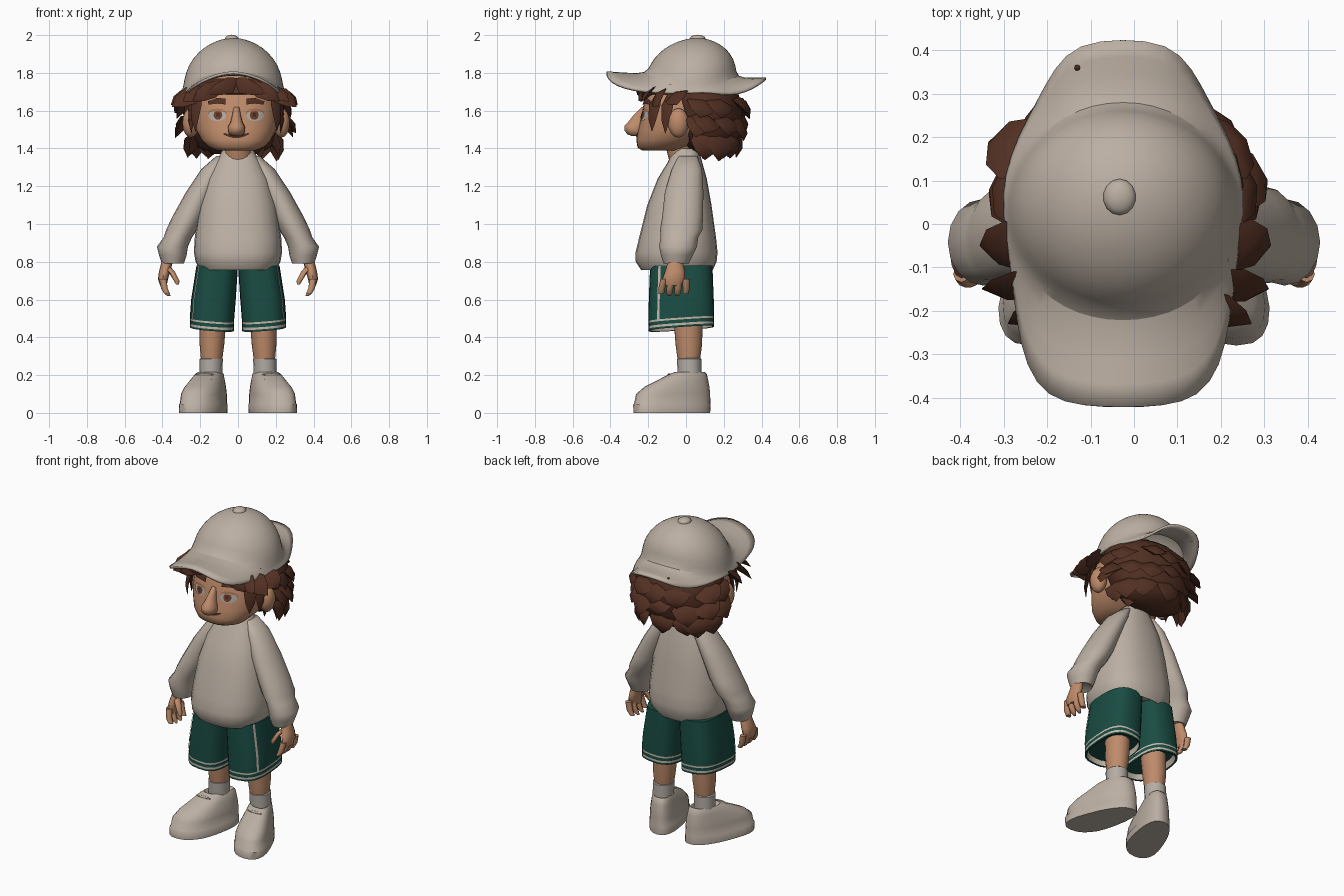
import bpy, bmesh, math, random
from mathutils import Vector
from mathutils.bvhtree import BVHTree

random.seed(4)
if "Cube" in bpy.data.objects:
    bpy.data.objects.remove(bpy.data.objects["Cube"])


def material(name, r, g, b):
    m = bpy.data.materials.new(name)
    m.use_nodes = True
    m.diffuse_color = (r, g, b, 1)
    m.node_tree.nodes["Principled BSDF"].inputs["Base Color"].default_value = (r, g, b, 1)
    return m


CLOTH = material("warm grey cloth", .50, .43, .365)
SKIN = material("skin", .52, .26, .145)
HAIR = material("brown hair", .085, .029, .016)
GREEN = material("dark green", .010, .072, .056)
TRIM = material("pale trim", .54, .48, .40)
SOCK = material("sock grey", .46, .42, .38)
EYE = material("eye white", .42, .40, .37)
IRIS = material("brown iris", .16, .05, .02)
LINE = material("dark line", .07, .025, .015)
LID = material("shaded skin", .38, .17, .09)


def finish(name, bm, mats, angle=50, subdiv=0):
    bmesh.ops.recalc_face_normals(bm, faces=bm.faces)
    me = bpy.data.meshes.new(name)
    bm.to_mesh(me)
    bm.free()
    ob = bpy.data.objects.new(name, me)
    bpy.context.collection.objects.link(ob)
    for m in mats if isinstance(mats, tuple) else (mats,):
        me.materials.append(m)
    if subdiv:
        ob.modifiers.new("smooth", 'SUBSURF').levels = subdiv
        ob.modifiers["smooth"].render_levels = subdiv
    for o in bpy.context.selected_objects:
        o.select_set(False)
    ob.select_set(True)
    bpy.context.view_layer.objects.active = ob
    bpy.ops.object.shade_smooth_by_angle(angle=math.radians(angle))
    return ob


def oval(row, n, p=2):
    """Superellipse ring from (x, y, z, rx, ry)."""
    x, y, z, rx, ry = row
    f = lambda v: math.copysign(abs(v) ** (2 / p), v)
    return [Vector((x + rx * f(math.cos(a)), y + ry * f(math.sin(a)), z))
            for a in (math.tau * i / n for i in range(n))]


def skin_rings(bm, rings, caps=True):
    vs = [[bm.verts.new(c) for c in r] for r in rings]
    for a, b in zip(vs, vs[1:]):
        for i in range(len(a)):
            j = (i + 1) % len(a)
            bm.faces.new((a[i], a[j], b[j], b[i]))
    if caps:
        bm.faces.new(vs[0])
        bm.faces.new(vs[-1])


def loft(name, rows, mats, n=16, p=2, side=1, warp=None, paint=None):
    bm = bmesh.new()
    skin_rings(bm, [oval(r, n, p) for r in rows])
    if paint:
        for f in bm.faces:
            f.material_index = paint(f.calc_center_median())
    for v in bm.verts:
        if warp:
            v.co = warp(v.co)
        v.co.x *= side
    return finish(name, bm, mats)


def ball(name, loc, size, mat, n=14):
    bm = bmesh.new()
    bmesh.ops.create_uvsphere(bm, u_segments=n, v_segments=n // 2 + 1, radius=1)
    for v in bm.verts:
        v.co = Vector(a * b for a, b in zip(v.co, size)) + Vector(loc)
    return finish(name, bm, mat)


# Head, nose and neck
head = loft("head", [(-.01, -.135, 1.388, .1, .095), (-.01, -.13, 1.405, .145, .127),
                     (-.01, -.095, 1.445, .185, .168), (-.01, -.055, 1.5, .212, .198),
                     (-.01, -.04, 1.56, .222, .2), (-.01, -.035, 1.62, .22, .193),
                     (-.01, -.03, 1.68, .21, .18),
                     (-.01, -.02, 1.76, .18, .16), (-.01, 0, 1.84, .1, .09)], SKIN, n=32, p=2.3)
loft("nose", [(-.008, -.265, 1.465, .02, .02), (-.008, -.27, 1.475, .038, .042), (-.008, -.273, 1.495, .046, .054),
              (-.008, -.272, 1.518, .044, .056), (-.008, -.26, 1.54, .032, .048), (-.008, -.24, 1.58, .022, .035),
              (-.008, -.215, 1.62, .016, .02)], SKIN, n=14)
loft("neck", [(0, 0, 1.3, .09, .08), (0, -.03, 1.36, .07, .065), (0, -.05, 1.46, .075, .07)], SKIN)

# Painted face details laid on the head surface
tree = BVHTree.FromPolygons([v.co for v in head.data.vertices], [p.vertices for p in head.data.polygons])


def face_patch(name, outline, mat, lift):
    c = sum((Vector(q) for q in outline), Vector((0, 0))) / len(outline)
    bm = bmesh.new()
    rings = []
    for k in (.02, .35, .7, 1):
        ring = []
        for q in outline:
            s = c.lerp(Vector(q), k)
            hit = tree.ray_cast(Vector((s.x, -1, s.y)), Vector((0, 1, 0)))[0]
            ring.append(hit - Vector((0, lift, 0)))
        rings.append(ring)
    skin_rings(bm, rings, caps=False)
    finish(name, bm, mat)


def disc(x, z, rx, rz, top=1):
    return [(x + rx * math.cos(a), z + min(rz * math.sin(a), rz * top))
            for a in (math.tau * i / 20 for i in range(20))]


for s, tag in ((1, "left"), (-1, "right")):
    x = -.01 + s * .1
    face_patch(tag + "_eyelid", disc(x, 1.585, .05, .026), LID, .003)
    face_patch(tag + "_eye", disc(x, 1.575, .047, .03, .7), EYE, .005)
    face_patch(tag + "_iris", disc(x - s * .004, 1.577, .023, .025, .7), IRIS, .007)
    face_patch(tag + "_pupil", disc(x - s * .004, 1.578, .01, .012), LINE, .009)
    face_patch(tag + "_brow", [(x - s * .045, 1.633), (x, 1.637), (x + s * .045, 1.632),
                               (x + s * .05, 1.65), (x, 1.668), (x - s * .045, 1.663)], HAIR, .009)
    ball(tag + "_ear", (-.01 + s * .24, -.04, 1.535), (.045, .055, .078), SKIN)
mouth = [(-.01 + .017 * i, 1.455 + .02 * (i / 4) ** 2) for i in range(-4, 5)]
face_patch("mouth", mouth + [(a, b + .008) for a, b in reversed(mouth)], LINE, .004)

# Hair mass behind the face and hairline under the cap
loft("hair_mass", [(-.02, .125, 1.37, .13, .07), (-.02, .125, 1.41, .2, .125), (-.02, .115, 1.48, .245, .175),
                   (-.02, .1, 1.56, .268, .2), (-.02, .095, 1.63, .275, .205), (-.02, .08, 1.69, .268, .2),
                   (-.02, .05, 1.75, .22, .17)], HAIR, n=18)
loft("hairline", [(-.015, -.03, 1.685, .21, .18), (-.015, -.035, 1.69, .24, .205), (-.015, -.02, 1.74, .24, .205),
                  (-.015, 0, 1.77, .2, .18)], HAIR, n=24, p=2.3)

# Pointed hair locks
locks = bmesh.new()


def lock(base, tip, w, bulge=.03):
    base, tip = Vector(base), Vector(tip)
    d = tip - base
    out = Vector((base.x + .02, base.y - .04, .02)).normalized()
    side = d.cross(out).normalized()
    thick = side.cross(d).normalized()
    if thick.dot(out) < 0:
        thick = -thick
    rings = []
    for t, k in ((0, .4), (.35, 1), (.7, .7), (1, .03)):
        c = base + d * t + out * bulge * math.sin(math.pi * t)
        rings.append([c + side * w * k, c + thick * w * .35 * k, c - side * w * k, c - thick * w * .35 * k])
    skin_rings(locks, rings)


# Rows round the back of the head
for z, drop, rx, ry, count in ((1.67, .1, .32, .235, 7), (1.58, .12, .315, .23, 7), (1.49, .13, .235, .165, 7)):
    for i in range(count):
        a = math.radians(-2 + 184 * (i + random.uniform(-.3, .3)) / (count - 1))
        c, s, k = math.cos(a), math.sin(a), random.uniform(.93, 1.08)
        lock((-.02 + .2 * c, .1 + .14 * s, z), (-.02 + rx * k * c, .1 + ry * k * s, z - drop + random.uniform(-.03, .03)),
             .085, .025)
# Fringe swept from the middle, strands before the ears, tufts at the sides
for s in (1, -1):
    lock((-.01 - s * .03, -.19, 1.755), (-.01 + s * .16, -.25, 1.69), .045, .03)
    lock((-.01 + s * .07, -.18, 1.74), (-.01 + s * .23, -.235, 1.65), .05, .03)
    lock((-.01 + s * .14, -.15, 1.72), (-.01 + s * .28, -.23, 1.65), .05, .02)
    lock((-.01 + s * .17, -.12, 1.71), (-.02 + s * .33, -.15, 1.62), .06, .02)
    lock((-.01 + s * .19, -.14, 1.7), (-.01 + s * .215, -.18, 1.49), .04, .02)
    lock((-.01 + s * .21, -.08, 1.7), (-.01 + s * .235, -.11, 1.48), .035, .02)
    lock((-.01 + s * .2, -.04, 1.7), (-.02 + s * .335, -.05, 1.63), .07, .02)
    lock((-.01 + s * .2, .07, 1.58), (-.02 + s * .31, .05, 1.46), .07, .02)
    lock((-.01 + s * .15, .1, 1.5), (-.02 + s * .24, .07, 1.36), .07, .02)
    lock((-.01 + s * .08, .1, 1.48), (-.02 + s * .14, .09, 1.345), .07, .02)
finish("hair_locks", locks, HAIR, angle=60)

# Cap: dome flowing into an arched front brim and an upturned back flap
half = [(0, -.422, 1.815), (.095, -.42, 1.795), (.175, -.4, 1.76), (.225, -.33, 1.725), (.247, -.22, 1.702),
        (.26, -.1, 1.692), (.28, .03, 1.695), (.275, .11, 1.7), (.245, .2, 1.69), (.2, .28, 1.69),
        (.16, .36, 1.725), (.105, .417, 1.77), (0, .427, 1.78)]
rim = [Vector(q) for q in half] + [Vector((-x, y, z)) for x, y, z in half[-2:0:-1]]
base = []
for i in range(24):
    a = math.radians(15 * i - 90)
    s = math.sin(a)
    base.append(Vector((.268 * math.cos(a), .03 + .24 * s, 1.725 + (.07 if s < 0 else .05) * s * s)))
rings = [rim, [b.lerp(r, .5) for b, r in zip(base, rim)], base]
for t in (18, 36, 54, 70, 82, 88):
    c, s = math.cos(math.radians(t)), math.sin(math.radians(t))
    rings.append([Vector((b.x * c, .03 + .03 * s + (b.y - .03) * c, b.z + (1.985 - b.z) * s)) for b in base])
bm = bmesh.new()
skin_rings(bm, rings, caps=False)
bm.verts.ensure_lookup_table()
bm.faces.new(bm.verts[-24:])
for v in bm.verts:
    v.co.x -= .025
cap = finish("cap", bm, CLOTH, subdiv=1)
cap.modifiers.new("thickness", 'SOLIDIFY').thickness = .014
ball("cap_button", (-.033, .062, 1.98), (.038, .042, .022), CLOTH)
ball("cap_rivet", (-.13, .36, 1.755), (.008, .008, .012), LINE, 8)

# Sweatshirt
loft("shirt_body", [(0, -.04, .785, .17, .16), (0, -.048, .757, .2, .19), (0, -.052, .8, .225, .214),
                    (0, -.05, .85, .233, .217),
                    (0, -.045, .92, .23, .205), (0, -.035, 1.1, .205, .17), (0, -.02, 1.24, .165, .13),
                    (0, -.005, 1.33, .12, .09), (0, .0, 1.39, .08, .07)], CLOTH, n=24, p=2.4)
loft("shirt_collar", [(0, .0, 1.355, .095, .078), (0, -.003, 1.385, .088, .074), (0, -.003, 1.4, .074, .064)],
     CLOTH, n=20)

for s, tag in ((1, "left_"), (-1, "right_")):
    # Sleeve with a pinched elbow and gathered cuff
    loft(tag + "sleeve", [(.365, -.055, .81, .04, .05), (.345, -.052, .79, .058, .066), (.345, -.048, .835, .073, .085),
                          (.347, -.042, .88, .082, .1), (.318, -.035, .93, .075, .1), (.298, -.025, .97, .082, .112),
                          (.262, -.018, 1.04, .085, .108), (.2, -.01, 1.17, .075, .102), (.135, .005, 1.29, .06, .08),
                          (.085, .01, 1.36, .03, .05)], CLOTH, side=s)
    # Hand
    loft(tag + "palm", [(.395, -.07, .675, .018, .045), (.397, -.065, .71, .027, .06), (.388, -.058, .75, .03, .052),
                        (.37, -.055, .82, .03, .035)], SKIN, side=s, n=12)
    for i in range(4):
        y = -.128 + .043 * i
        loft(tag + "finger_%d" % (i + 1), [(.365, y - .005, .612 + .012 * abs(i - 1.5), .008, .008),
                                           (.375, y - .003, .63, .015, .015), (.39, y, .66, .018, .018),
                                           (.398, y * .9, .71, .019, .019)], SKIN, side=s, n=8)
    loft(tag + "thumb", [(.32, -.115, .68, .008, .008), (.325, -.112, .7, .015, .016),
                         (.35, -.095, .745, .017, .02), (.378, -.07, .775, .02, .02)], SKIN, side=s, n=8)

    # Shorts leg with sloping hem, hem bands and a side stripe
    def slope(c):
        k = max(0, min(1, (.6 - c.z) / .1))
        return Vector((c.x, c.y, c.z + k * (.07 * (c.y + .025) + .08 * (c.x - .13))))

    hem = [(.138, -.025, z, .117, .174) for z in (.445, .455, .467, .485, .495)]
    rows = [(.13, -.025, .48, .1, .16), (.135, -.025, .447, .11, .165)] + hem
    rows += [(.13, -.025, .6, .118, .172), (.11, -.025, .78, .11, .165)]
    loft(tag + "shorts_leg", rows, (GREEN, TRIM), n=24, p=2.8, side=s, warp=slope,
         paint=lambda c: int((.455 < c.z < .467 or .485 < c.z < .495) and max(abs(c.x - .138), abs(c.y + .025)) > .04))
    bm = bmesh.new()
    strip = []
    for r in rows[-3:]:
        ring = oval((r[0], r[1], r[2], r[3] + .004, r[4] + .004), 120, 2.8)
        strip.append([bm.verts.new((v.x * s, v.y, v.z)) for v in ring[107:110]])
    for a, b in zip(strip, strip[1:]):
        for i in range(2):
            bm.faces.new((a[i], a[i + 1], b[i + 1], b[i]))
    finish(tag + "shorts_stripe", bm, TRIM)

    # Leg and sock
    loft(tag + "leg", [(.14, .015, .27, .055, .058), (.138, .015, .36, .065, .07), (.13, .01, .55, .073, .08)],
         SKIN, side=s)
    loft(tag + "sock", [(.145, .02, .16, .06, .062), (.142, .017, .285, .062, .065), (.142, .017, .29, .054, .057)],
         SOCK, side=s)

    # Shoe: wide toe pointing outward, sloping instep
    def turn(c):
        k = .8 + .75 * max(0, min(.3, .1 - c.y))
        return Vector((.14 + (c.x - .14) * k + .3 * (.04 - c.y), c.y, c.z))

    loft(tag + "shoe", [(.14, -.075, 0, .112, .203), (.14, -.075, .045, .113, .205), (.14, -.073, .05, .109, .202),
                        (.14, -.068, .1, .106, .196), (.14, -.048, .138, .098, .172), (.14, -.015, .175, .086, .132),
                        (.14, .01, .205, .076, .1), (.14, .02, .217, .066, .078), (.14, .02, .19, .05, .06)],
         CLOTH, n=24, p=2.5, side=s, warp=turn)
    for i in range(3):
        y = -.09 - .036 * i
        ball(tag + "lace_%d" % (i + 1), (s * (.15 - .3 * y), y, .203 - .027 * i), (.05, .008, .007), TRIM, 8)
